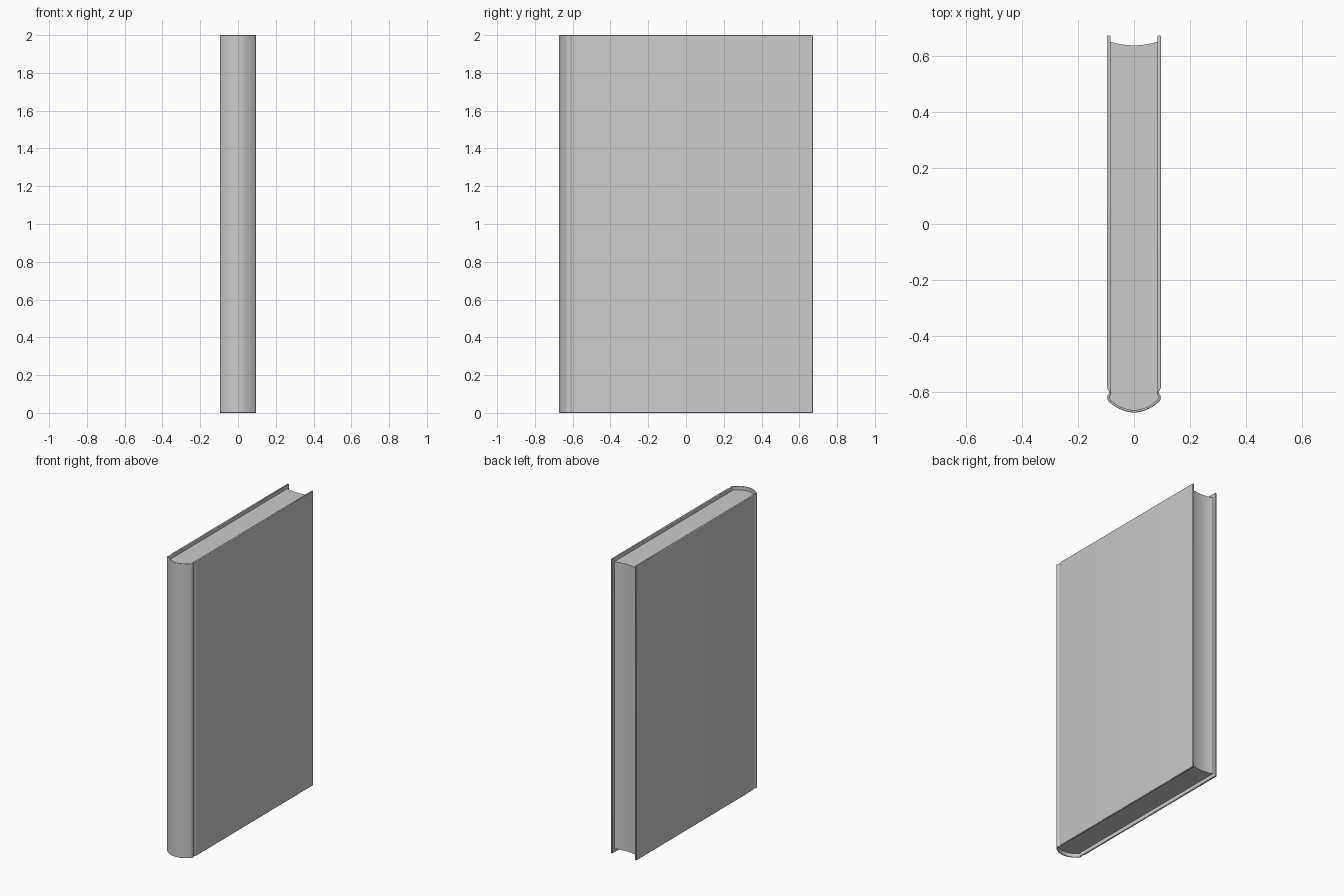
import bpy, bmesh, math

if "Cube" in bpy.data.objects:
    bpy.data.objects.remove(bpy.data.objects["Cube"])

ARC = 12  # segments per half spine


def spine_arc(x0, y0, y_mid):
    """Half of the rounded spine, from its side to the centre line."""
    return [(x0 * math.cos(t), y_mid + (y0 - y_mid) * math.cos(t) ** 2)
            for t in (i * math.pi / 2 / ARC for i in range(ARC + 1))]


def mirrored(half):
    """Complete a half path that ends on x = 0."""
    half = half[:-1] + [(0.0, half[-1][1])]
    return half + [(-x, y) for x, y in reversed(half[:-1])]


def extrude(name, loop, caps, z0, z1):
    """Prism over a closed outline; caps lists the index faces of its ends."""
    bm = bmesh.new()
    low = [bm.verts.new((x, y, z0)) for x, y in loop]
    high = [bm.verts.new((x, y, z1)) for x, y in loop]
    n = len(loop)
    for i in range(n):
        j = (i + 1) % n
        bm.faces.new((low[i], low[j], high[j], high[i]))
    for cap in caps:
        bm.faces.new([high[i] for i in cap])
        bm.faces.new([low[i] for i in reversed(cap)])
    bmesh.ops.recalc_face_normals(bm, faces=bm.faces)
    mesh = bpy.data.meshes.new(name)
    bm.to_mesh(mesh)
    bm.free()
    ob = bpy.data.objects.new(name, mesh)
    bpy.context.collection.objects.link(ob)
    bpy.ops.object.select_all(action='DESELECT')
    bpy.context.view_layer.objects.active = ob
    ob.select_set(True)
    bpy.ops.object.shade_smooth_by_angle(angle=math.radians(30))
    return ob


# Case cross-section: board, hinge groove, shoulder, rounded spine
outer = [(0.096, 0.672), (0.096, -0.580), (0.0945, -0.587), (0.0905, -0.594),
         (0.089, -0.600), (0.0905, -0.606), (0.095, -0.612), (0.0955, -0.620),
         (0.093, -0.629)] + spine_arc(0.088, -0.635, -0.672)
inner = [(0.084, 0.672), (0.084, -0.580), (0.0835, -0.587), (0.082, -0.594),
         (0.081, -0.600), (0.082, -0.607), (0.0855, -0.614), (0.086, -0.620),
         (0.0845, -0.625)] + spine_arc(0.081, -0.630, -0.663)
out_path, in_path = mirrored(outer), mirrored(inner)
n = len(out_path)
strips = [(i, i + 1, 2 * n - 2 - i, 2 * n - 1 - i) for i in range(n - 1)]
cover = extrude("cover", out_path + in_path[::-1], strips, 0.0, 2.0)

# Softly rounded board edges
bevel = cover.modifiers.new("soft_edges", 'BEVEL')
bevel.width = 0.003
bevel.segments = 2
bevel.limit_method = 'ANGLE'
bevel.angle_limit = math.radians(60)

# Page block: hollow fore edge, back follows the spine
fore = [(x, 0.637 + 0.013 * (x / 0.0845) ** 2)
        for x in (-0.0845 + 0.169 * i / 16 for i in range(17))]
block = fore + mirrored(inner[1:])
extrude("pages", block, [list(range(len(block)))], 0.025, 1.975)
